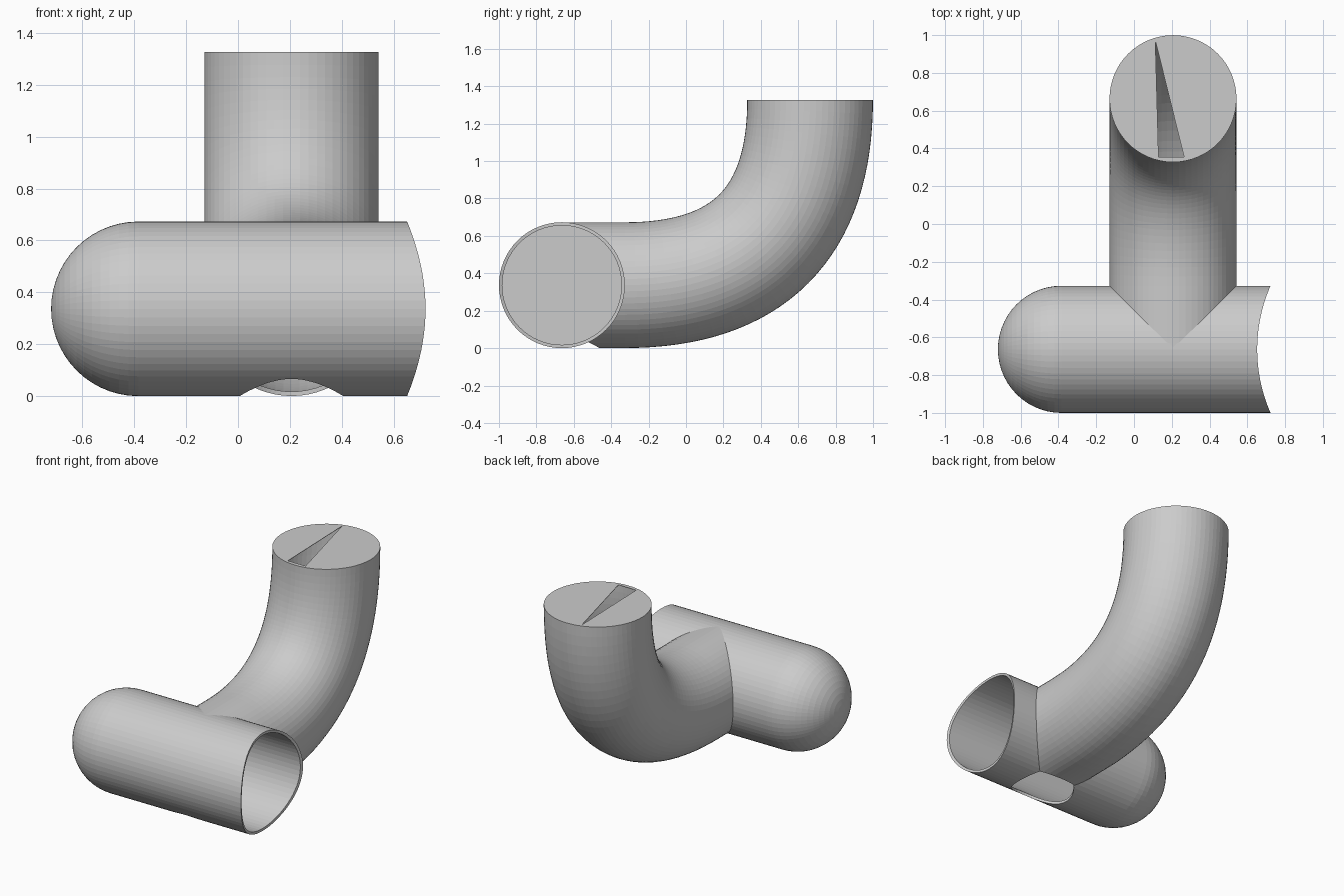
import bpy, bmesh
from math import sin, cos, pi
from mathutils import Vector

if "Cube" in bpy.data.objects:
    bpy.data.objects.remove(bpy.data.objects["Cube"])

R, BORE, SEGS = 0.3365, 0.319, 64     # outer and inner radius, sides
X, Y, TOP = 0.2065, -0.6635, 1.327    # branch x, main pipe y, branch top
BEND = TOP - R                        # size of the branch's bend
DOME = -0.384                         # where the domed end begins

grey = bpy.data.materials.new("light grey")
grey.use_nodes = True
colour = (0.6, 0.6, 0.6, 1)
grey.diffuse_color = colour
grey.node_tree.nodes["Principled BSDF"].inputs["Base Color"].default_value = colour


def loft(name, rings, segs=SEGS):
    """Skin a closed solid over rings of (centre, side, up, radius)."""
    bm = bmesh.new()
    loops = []
    for c, u, v, r in rings:
        angles = [2 * pi * i / segs for i in range(segs)]
        loops.append([bm.verts.new(Vector(c) + r * (cos(a) * Vector(u) + sin(a) * Vector(v))) for a in angles])
    for a, b in zip(loops, loops[1:]):
        for i in range(segs):
            j = (i + 1) % segs
            bm.faces.new((a[i], a[j], b[j], b[i]))
    for loop, ring in ((loops[0], rings[0]), (loops[-1], rings[-1])):
        if ring[3] > 0:
            bm.faces.new(loop)
    bmesh.ops.remove_doubles(bm, verts=bm.verts, dist=1e-5)
    bmesh.ops.recalc_face_normals(bm, faces=bm.faces)
    mesh = bpy.data.meshes.new(name)
    bm.to_mesh(mesh)
    bm.free()
    mesh.materials.append(grey)
    ob = bpy.data.objects.new(name, mesh)
    bpy.context.collection.objects.link(ob)
    return ob


def along_x(x, r):
    return ((x, Y, R), (0, 1, 0), (0, 0, 1), r)


def upright(x, y, z, r):
    return ((x, y, z), (1, 0, 0), (0, 1, 0), r)


def bend(r, top):
    """Straight start, then a quadratic curve turning upwards to the top."""
    start = Y + R
    rings = [((X, Y, R), (1, 0, 0), (0, 0, 1), r)]
    for i in range(32):
        t = i / 32
        side = Vector((0, -t, 1 - t)).normalized()
        rings.append(((X, start + BEND * t * (2 - t), R + BEND * t * t),
                      (1, 0, 0), side, r))
    rings.append(((X, start + BEND, top), (1, 0, 0), (0, -1, 0), r))
    return rings


def cut(target, *cutters):
    bpy.context.view_layer.objects.active = target
    for c in cutters:
        mod = target.modifiers.new("cut", "BOOLEAN")
        mod.operation, mod.solver, mod.object = "DIFFERENCE", "EXACT", c
        bpy.ops.object.modifier_apply(modifier=mod.name)


# Main pipe with a domed end
dome = [along_x(DOME - R * cos(a), R * sin(a)) for a in [pi / 2 * i / 14 for i in range(15)]]
main_pipe = loft("main_pipe", dome + [along_x(0.9, R)])

# Curved branch, closed by a thin cap
branch = loft("branch_pipe", bend(R - 0.0005, TOP))

# Cutters: bores, saddle-shaped mouth, drain hole, slot in the cap
main_bore = loft("main_bore", [along_x(DOME, BORE), along_x(1, BORE)])
branch_bore = loft("branch_bore", bend(BORE, TOP - 0.003))
core = loft("core", [along_x(DOME, R - 0.008), along_x(1, R - 0.008)])
mouth = loft("mouth", [upright(1.488, Y, z, 0.836) for z in (-0.2, 1)], 128)
drain = loft("drain", [upright(X, Y, z, 0.2) for z in (-0.1, 0.25)])

bm = bmesh.new()
corners = [(0.113, 0.97), (0.13, 0.355), (0.265, 0.355)]
face = bm.faces.new([bm.verts.new((x, y, TOP - 0.02)) for x, y in corners])
top = bmesh.ops.extrude_face_region(bm, geom=[face])["geom"]
bmesh.ops.translate(bm, vec=(0, 0, 0.1), verts=[g for g in top if isinstance(g, bmesh.types.BMVert)])
bmesh.ops.recalc_face_normals(bm, faces=bm.faces)
slot_mesh = bpy.data.meshes.new("slot")
bm.to_mesh(slot_mesh)
bm.free()
slot_mesh.materials.append(grey)
slot = bpy.data.objects.new("slot", slot_mesh)
bpy.context.collection.objects.link(slot)

cut(main_pipe, main_bore, mouth, drain)
cut(branch, branch_bore, core, drain, slot)

for helper in (main_bore, branch_bore, core, mouth, drain, slot):
    bpy.data.objects.remove(helper)
